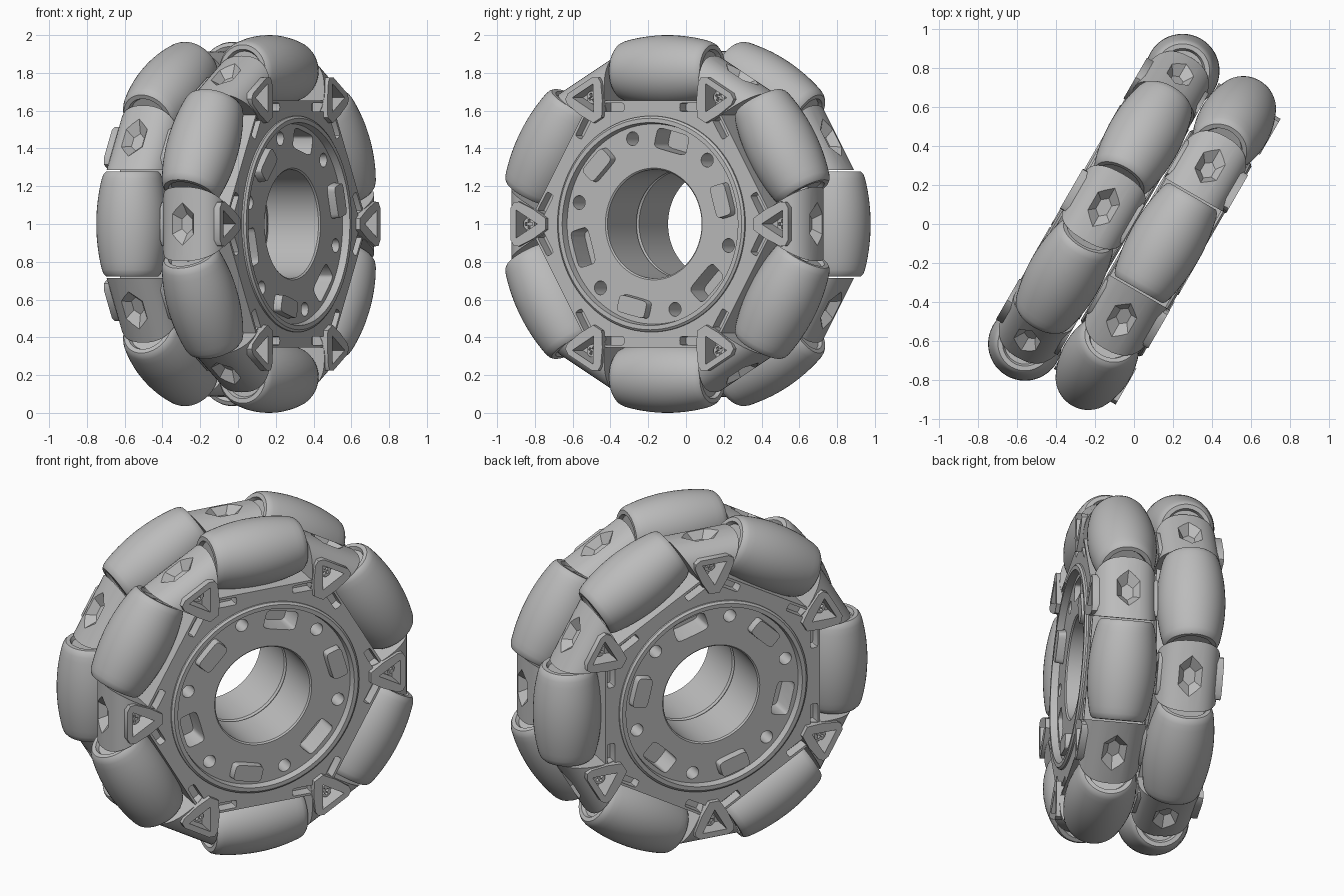
import bpy, bmesh, math
from mathutils import Matrix, Vector

if "Cube" in bpy.data.objects:
    bpy.data.objects.remove(bpy.data.objects["Cube"])

GREY = bpy.data.materials.new("mid grey")
GREY.use_nodes = True
GREY.diffuse_color = (0.5, 0.5, 0.5, 1)
GREY.node_tree.nodes["Principled BSDF"].inputs["Base Color"].default_value = (0.5, 0.5, 0.5, 1)

AXIS_RADIUS, HALF_LEN, OFFSET = 0.81, 0.277, 0.184


def spin(deg, axis="Z"):
    return Matrix.Rotation(math.radians(deg), 4, axis)


def shift(x, y=0, z=0):
    return Matrix.Translation((x, y, z))


def prism(bm, pts, z0, z1, mat=Matrix(), top=1.0):
    """Extrude an outline from z0 to z1, optionally scaling the far end."""
    low = [bm.verts.new(mat @ Vector((x, y, z0))) for x, y in pts]
    high = [bm.verts.new(mat @ Vector((x * top, y * top, z1))) for x, y in pts]
    bm.faces.new(low[::-1])
    bm.faces.new(high)
    n = len(pts)
    for i in range(n):
        j = (i + 1) % n
        bm.faces.new((low[i], low[j], high[j], high[i]))


def lathe(bm, profile, steps=64):
    """Revolve a closed (radius, height) outline around z."""
    rings = [[bm.verts.new(spin(360 * s / steps) @ Vector((r, 0, z))) for r, z in profile]
             for s in range(steps)]
    n = len(profile)
    for s in range(steps):
        a, b = rings[s], rings[(s + 1) % steps]
        for i in range(n):
            j = (i + 1) % n
            bm.faces.new((a[i], b[i], b[j], a[j]))


def oval(a, b, n, power=2.0):
    """Superellipse outline."""
    out = []
    for i in range(n):
        c, s = math.cos(2 * math.pi * i / n), math.sin(2 * math.pi * i / n)
        out.append((a * math.copysign(abs(c) ** (2 / power), c),
                    b * math.copysign(abs(s) ** (2 / power), s)))
    return out


def finish(bm, name):
    bmesh.ops.recalc_face_normals(bm, faces=bm.faces)
    mesh = bpy.data.meshes.new(name)
    bm.to_mesh(mesh)
    bm.free()
    mesh.materials.append(GREY)
    return mesh


def cut(mesh, cutter):
    """Subtract one mesh from another and return the result."""
    a = bpy.data.objects.new("part", mesh)
    b = bpy.data.objects.new("cutter", cutter)
    b.hide_render = True
    for o in (a, b):
        bpy.context.collection.objects.link(o)
    mod = a.modifiers.new("cut", "BOOLEAN")
    mod.operation, mod.solver, mod.object = "DIFFERENCE", "EXACT", b
    graph = bpy.context.evaluated_depsgraph_get()
    result = bpy.data.meshes.new_from_object(a.evaluated_get(graph))
    for o in (a, b):
        bpy.data.objects.remove(o)
    return result


# Barrel roller: outer surface follows the wheel's rolling circle, ends are cupped
bm = bmesh.new()
arc = [HALF_LEN * k / 8 for k in range(-8, 9)]
barrel = [(math.sqrt(1 - z * z) - AXIS_RADIUS, z) for z in arc]
end = barrel[-1][0]
barrel[0], barrel[-1] = (end, -HALF_LEN + 0.012), (end, HALF_LEN - 0.012)
cap = [(end - 0.012, HALF_LEN), (0.115, HALF_LEN), (0.105, HALF_LEN - 0.02), (0.03, HALF_LEN - 0.02)]
lathe(bm, barrel + cap + [(r, -z) for r, z in cap[::-1]], 48)
roller = finish(bm, "roller")

# Hub with bore, recessed face and raised rim, then bolt holes and pockets
bm = bmesh.new()
lathe(bm, [(0.298, -0.18), (0.288, -0.17), (0.288, 0.137), (0.296, 0.145), (0.53, 0.145),
           (0.537, 0.185), (0.56, 0.185), (0.572, 0.175), (0.572, -0.17), (0.56, -0.18)], 96)
hub = finish(bm, "hub")
bm = bmesh.new()
for k in range(6):
    prism(bm, oval(0.037, 0.037, 20), -0.05, 0.3, spin(46 + 60 * k) @ shift(0.47))
for k in range(3):
    prism(bm, oval(0.055, 0.1, 20, 6), 0.0, 0.3, spin(76 + 120 * k) @ shift(0.45))
hub = cut(hub, finish(bm, "hub_cutter"))

# Locating bosses on the hub face
bm = bmesh.new()
for k in range(3):
    prism(bm, oval(0.052, 0.096, 20, 6), 0.1, 0.19, spin(16 + 120 * k) @ shift(0.45), 0.9)
bosses = finish(bm, "hub_bosses")

# Triangular pocket cutters, shared by the frame, arms and roller mounts
TRI = [(0.685, 0), (0.815, -0.074), (0.815, 0.074)]


def pockets(bm, mat=Matrix()):
    prism(bm, TRI, 0.08, 0.3, mat)
    prism(bm, TRI, -0.3, -0.08, mat)


# Hexagonal frame plate with an opening for the hub and edge slots
bm = bmesh.new()
prism(bm, oval(0.756, 0.756, 6), -0.165, 0.165)
frame = finish(bm, "frame")
bm = bmesh.new()
prism(bm, oval(0.565, 0.565, 96), -0.3, 0.3)
for k in range(6):
    pockets(bm, spin(60 * k))
    for side in (-1, 1):
        for z in (0.1, -0.22):
            prism(bm, oval(0.023, 0.085, 12, 8), z, z + 0.12,
                  spin(30 + 60 * k) @ shift(0.618, side * 0.255))
frame = cut(frame, finish(bm, "frame_cutter"))

# Raised triangular arm with blunted corners
bm = bmesh.new()
half = [(0.635, 0.03), (0.71, 0.078), (0.8, 0.118), (0.83, 0.115), (0.848, 0.085)]
prism(bm, half + [(x, -y) for x, y in half[::-1]], -0.175, 0.192)
arm = finish(bm, "arm")
bm = bmesh.new()
pockets(bm)
arm = cut(arm, finish(bm, "arm_cutter"))

# Rounded roller mount, its ends trimmed parallel to the neighbouring rollers
bm = bmesh.new()
prism(bm, oval(0.155, 0.174, 40, 2.4), -0.3, 0.3, shift(0.76) @ spin(-90, "X"))
for side in (-1, 1):
    normal = Vector((0.5, side * 0.866, 0))
    ring = bmesh.ops.bisect_plane(bm, geom=bm.verts[:] + bm.edges[:] + bm.faces[:],
                                  plane_co=normal * 0.287, plane_no=normal, clear_inner=True)
    edges = [e for e in ring["geom_cut"] if isinstance(e, bmesh.types.BMEdge)]
    bmesh.ops.holes_fill(bm, edges=edges)
mount = finish(bm, "roller_mount")
bm = bmesh.new()
pockets(bm)
# faceted dimple on the outer face
prism(bm, oval(0.15, 0.105, 6), 0.03, -0.05, shift(0.915) @ spin(90, "Y") @ spin(90), 0.35)
mount = cut(mount, finish(bm, "mount_cutter"))

# Screw with a cross-shaped recess
bm = bmesh.new()
prism(bm, oval(0.034, 0.034, 20), 0.06, 0.125)
screw = finish(bm, "screw")
bm = bmesh.new()
w, l = 0.007, 0.023
prism(bm, [(w, w), (w, l), (-w, l), (-w, w), (-l, w), (-l, -w), (-w, -w), (-w, -l),
           (w, -l), (w, -w), (l, -w), (l, w)], 0.105, 0.2)
screw = cut(screw, finish(bm, "screw_cutter"))

PARTS = []


def place(mesh, name, mat):
    obj = bpy.data.objects.new(name, mesh)
    bpy.context.collection.objects.link(obj)
    obj.matrix_world = mat
    PARTS.append(obj)


# Two identical wheels back to back, the second turned by half a roller pitch
for label, yaw, turn in (("outer", -30, 0), ("inner", 150, 30)):
    base = (shift(0.004, -0.006, 1) @ spin(yaw) @ shift(OFFSET) @ spin(90, "Z")
            @ spin(90, "X") @ spin(turn))
    for mesh, name in ((hub, "hub"), (bosses, "hub_bosses"), (frame, "frame")):
        place(mesh, f"{label}_{name}", base)
    for k in range(6):
        here = base @ spin(60 * k)
        place(arm, f"{label}_arm_{k}", here)
        place(mount, f"{label}_roller_mount_{k}", here)
        place(screw, f"{label}_screw_{k}", here @ shift(0.775))
        place(roller, f"{label}_roller_{k}",
              here @ spin(30) @ shift(AXIS_RADIUS) @ spin(90, "X"))

# Smooth curved surfaces while keeping edges sharp
bpy.ops.object.select_all(action="DESELECT")
for obj in PARTS:
    obj.select_set(True)
bpy.context.view_layer.objects.active = PARTS[0]
bpy.ops.object.shade_smooth_by_angle(angle=math.radians(32))
